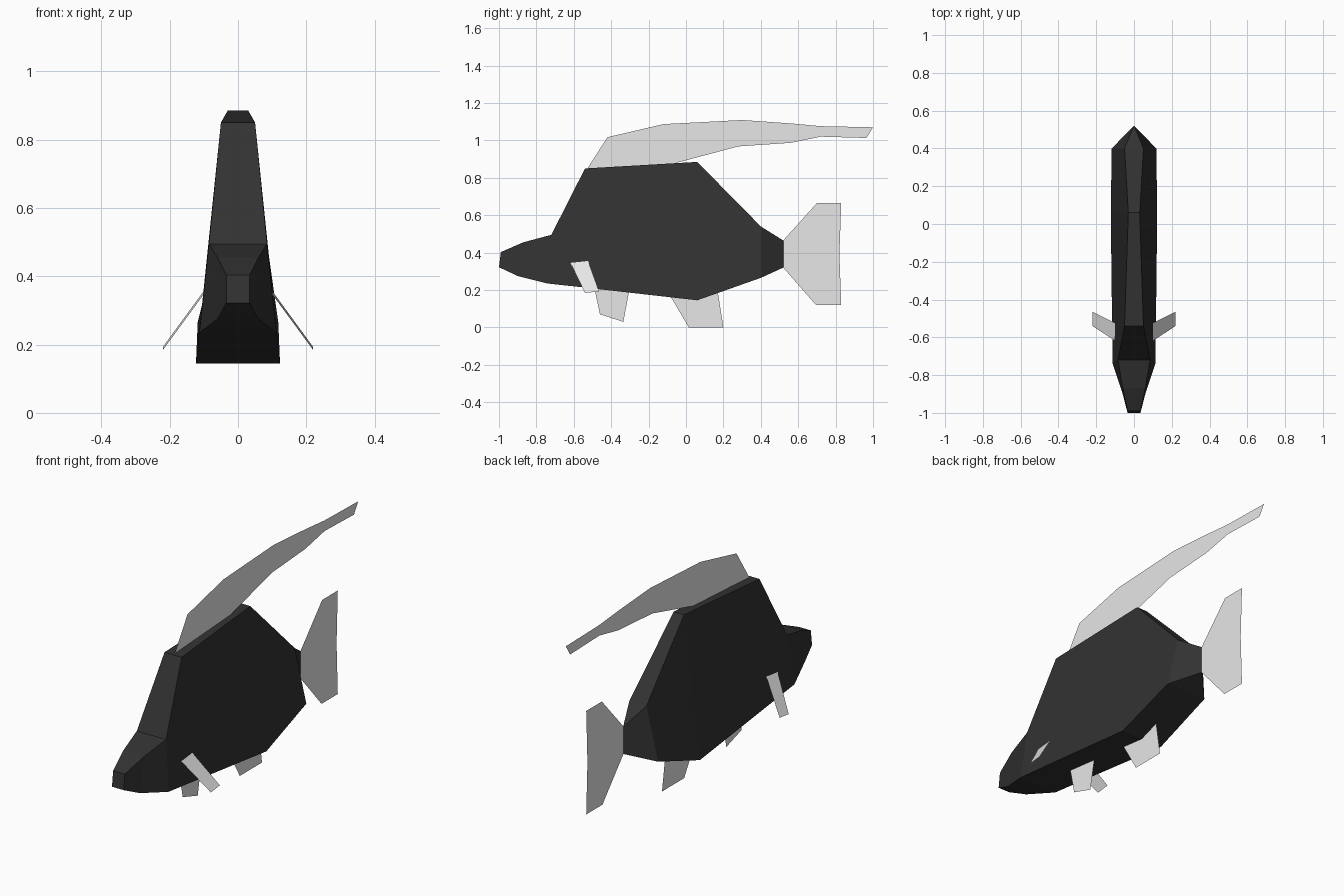
import bpy


def material(name, value):
    m = bpy.data.materials.new(name)
    m.diffuse_color = (value, value, value, 1)
    return m


dark = material("dark scales", 0.032)
pale = material("pale fin", 0.8)


def build(name, verts, faces, mat):
    mesh = bpy.data.meshes.new(name)
    mesh.from_pydata(verts, [], faces)
    mesh.materials.append(mat)
    mesh.update()
    ob = bpy.data.objects.new(name, mesh)
    bpy.context.collection.objects.link(ob)
    return ob


# Body: four-sided rings (top y, z, half width; bottom y, z, half width)
rings = [
    (-0.99, 0.403, 0.034, -1.00, 0.322, 0.034),
    (-0.87, 0.455, 0.060, -0.90, 0.275, 0.060),
    (-0.72, 0.495, 0.085, -0.74, 0.235, 0.113),
    (-0.54, 0.850, 0.050, -0.54, 0.213, 0.116),
    (0.06, 0.885, 0.030, 0.06, 0.145, 0.123),
    (0.40, 0.540, 0.050, 0.40, 0.265, 0.118),
    (0.52, 0.465, 0.001, 0.52, 0.320, 0.001),
]
verts = []
for ty, tz, tw, by, bz, bw in rings:
    verts += [(-tw, ty, tz), (tw, ty, tz), (bw, by, bz), (-bw, by, bz)]
faces = [(0, 3, 2, 1)]
for r in range(len(rings) - 1):
    a = r * 4
    for i in range(4):
        j = (i + 1) % 4
        faces.append((a + i, a + j, a + 4 + j, a + 4 + i))
n = len(verts)
faces.append((n - 4, n - 3, n - 2, n - 1))
build("body", verts, faces, dark)

# Thin centre-line fins as (y, z) outlines
fins = {
    "dorsal_fin": [(-0.54, 0.83), (-0.42, 1.017), (-0.12, 1.087), (0.30, 1.109),
                   (0.57, 1.09), (0.72, 1.076), (1.0, 1.07), (0.965, 1.013),
                   (0.72, 1.02), (0.56, 0.987), (0.28, 0.968), (-0.07, 0.875)],
    "tail_fin": [(0.52, 0.465), (0.70, 0.665), (0.83, 0.665), (0.82, 0.39),
                 (0.83, 0.12), (0.695, 0.12), (0.52, 0.32)],
    "pelvic_fin": [(-0.49, 0.21), (-0.46, 0.07), (-0.335, 0.03), (-0.303, 0.20)],
    "anal_fin": [(-0.085, 0.17), (0.015, 0.0), (0.20, 0.0), (0.17, 0.19)],
}
for name, outline in fins.items():
    build(name, [(0, y, z) for y, z in outline], [tuple(range(len(outline)))], pale)

# Side fins, mirrored left and right
for side, s in (("right", 1), ("left", -1)):
    quad = [(0.098, -0.62, 0.35), (0.098, -0.525, 0.36),
            (0.22, -0.465, 0.193), (0.22, -0.54, 0.184)]
    build(side + "_pectoral_fin", [(s * x, y, z) for x, y, z in quad],
          [(0, 1, 2, 3)], pale)
